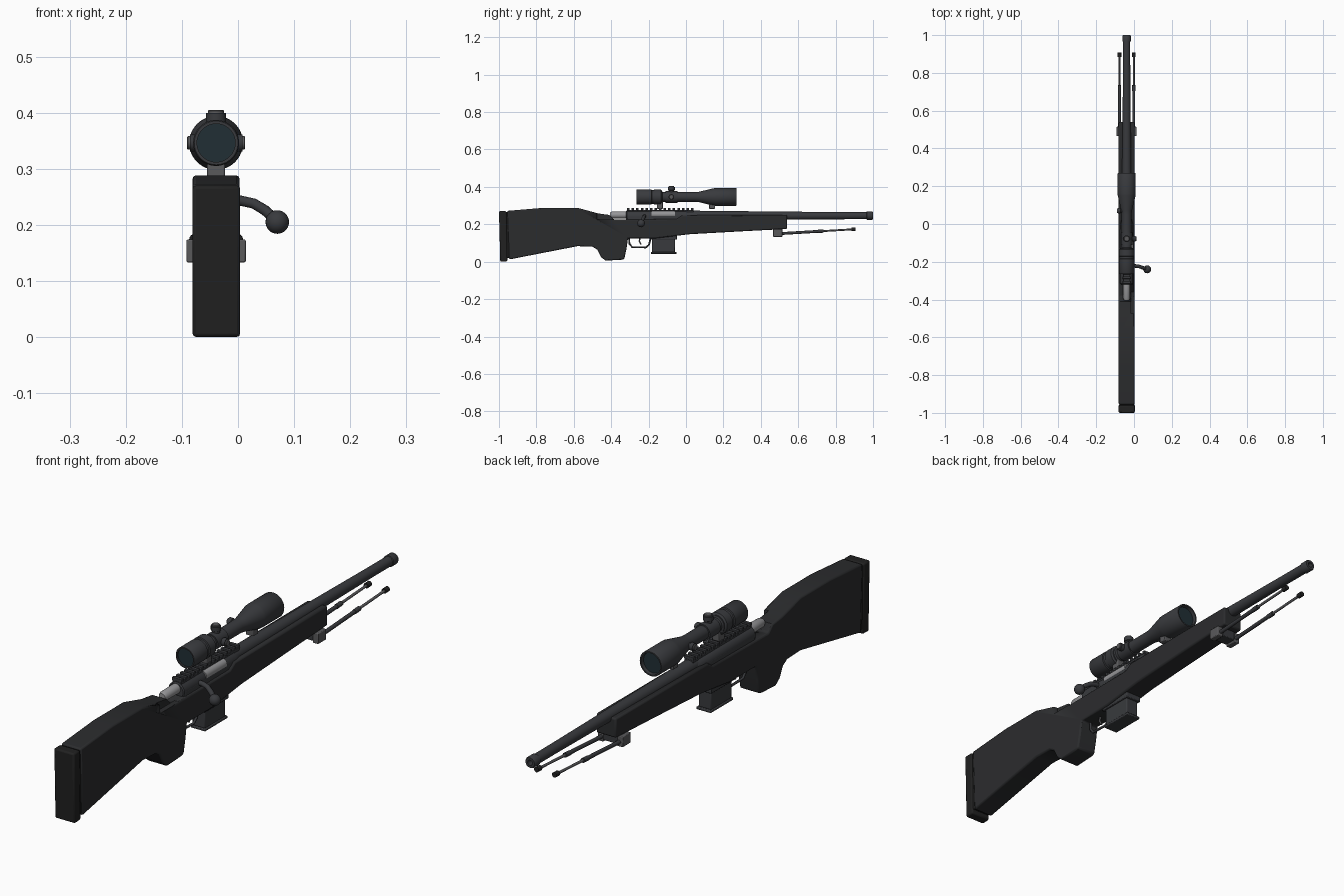
import bpy, bmesh, math
from mathutils import Vector, Matrix

if "Cube" in bpy.data.objects:
    bpy.data.objects.remove(bpy.data.objects["Cube"])

CX = -0.039  # centre plane of the rifle


def mat(name, c):
    m = bpy.data.materials.new(name)
    m.diffuse_color = (*c, 1)
    m.use_nodes = True
    m.node_tree.nodes["Principled BSDF"].inputs["Base Color"].default_value = m.diffuse_color
    return m


STOCK = mat("stock_black", (0.024, 0.025, 0.027))
RUBBER = mat("rubber", (0.015, 0.015, 0.015))
METAL = mat("dark_metal", (0.04, 0.042, 0.047))
STEEL = mat("bright_steel", (0.3, 0.3, 0.31))
GREY = mat("grey_metal", (0.1, 0.1, 0.105))
LENS = mat("lens", (0.015, 0.028, 0.036))


def finish(name, bm, m, bevel=0, smooth=True):
    bmesh.ops.recalc_face_normals(bm, faces=bm.faces)
    me = bpy.data.meshes.new(name)
    bm.to_mesh(me)
    bm.free()
    me.materials.append(m)
    ob = bpy.data.objects.new(name, me)
    bpy.context.collection.objects.link(ob)
    bpy.ops.object.select_all(action='DESELECT')
    ob.select_set(True)
    bpy.context.view_layer.objects.active = ob
    if smooth:
        bpy.ops.object.shade_smooth_by_angle(angle=math.radians(35))
    if bevel:
        b = ob.modifiers.new("bevel", 'BEVEL')
        b.width, b.segments, b.limit_method = bevel, 2, 'ANGLE'
        b.angle_limit = math.radians(40)
    return ob


def box(name, x0, x1, y0, y1, z0, z1, m, bevel=0.003):
    bm = bmesh.new()
    bmesh.ops.create_cube(bm, size=1)
    for v in bm.verts:
        v.co = ((x0 + x1) / 2 + v.co.x * (x1 - x0), (y0 + y1) / 2 + v.co.y * (y1 - y0),
                (z0 + z1) / 2 + v.co.z * (z1 - z0))
    return finish(name, bm, m, bevel)


def extrude(name, pts, x0, x1, m, bevel=0.006):
    """Side profile of (y, z) points, extruded across x."""
    bm = bmesh.new()
    f = bm.faces.new([bm.verts.new((x0, y, z)) for y, z in pts])
    r = bmesh.ops.extrude_face_region(bm, geom=[f])
    for v in r["geom"]:
        if isinstance(v, bmesh.types.BMVert):
            v.co.x = x1
    return finish(name, bm, m, bevel)


def lathe(name, prof, origin, axis, m, n=32):
    """Profile of (distance, radius) revolved about axis, capped at both ends."""
    bm = bmesh.new()
    q = Vector((0, 0, 1)).rotation_difference(Vector(axis)).to_matrix()
    o = Vector(origin)
    rings = []
    for d, r in prof:
        rings.append([bm.verts.new(o + q @ Vector((r * math.cos(2 * math.pi * i / n),
                     r * math.sin(2 * math.pi * i / n), d))) for i in range(n)])
    for a, b in zip(rings, rings[1:]):
        for i in range(n):
            bm.faces.new((a[i], a[(i + 1) % n], b[(i + 1) % n], b[i]))
    bm.faces.new(rings[0])
    bm.faces.new(rings[-1])
    return finish(name, bm, m)


def rod(name, p, q, r, m, n=16):
    d = Vector(q) - Vector(p)
    return lathe(name, [(0, r), (d.length, r)], p, d.normalized(), m, n)


def tube(name, pts, r, m):
    cu = bpy.data.curves.new(name, 'CURVE')
    cu.dimensions, cu.bevel_depth, cu.bevel_resolution, cu.use_fill_caps = '3D', r, 3, True
    s = cu.splines.new('POLY')
    s.points.add(len(pts) - 1)
    for p, c in zip(s.points, pts):
        p.co = (*c, 1)
    cu.materials.append(m)
    ob = bpy.data.objects.new(name, cu)
    bpy.context.collection.objects.link(ob)
    return ob


# stock with grip and forend
stock = extrude("stock", [
    (-0.955, 0.272), (-0.76, 0.288), (-0.58, 0.288), (-0.47, 0.258), (-0.41, 0.25), (-0.385, 0.225),
    (-0.05, 0.228), (-0.02, 0.248), (0.54, 0.25), (0.54, 0.175), (0.31, 0.163), (0.02, 0.147),
    (-0.16, 0.125), (-0.31, 0.125), (-0.318, 0.07), (-0.33, 0.014), (-0.345, 0.01), (-0.43, 0.006),
    (-0.455, 0.025), (-0.475, 0.065), (-0.50, 0.08), (-0.58, 0.083), (-0.945, 0.012)],
    -0.081, 0.003, STOCK)
# clearance cut behind the bolt handle
cutter = box("bolt_cutter", -0.017, 0.03, -0.475, -0.36, 0.225, 0.32, STOCK, 0)
cutter.hide_render = True
cut = stock.modifiers.new("bolt_cut", 'BOOLEAN')
cut.operation, cut.object = 'DIFFERENCE', cutter
bpy.context.view_layer.objects.active = stock
for mod in ("bevel", "bolt_cut"):
    bpy.ops.object.modifier_apply(modifier=mod)
bpy.data.objects.remove(cutter)
box("butt_spacer", -0.077, -0.001, -0.965, -0.945, 0.02, 0.265, RUBBER)
extrude("butt_pad", [(-1, 0.27), (-0.96, 0.27), (-0.955, 0.002), (-0.993, 0.0)], -0.081, 0.004, RUBBER)

# barrel, with open bore, and receiver
lathe("barrel", [(-0.05, 0.028), (0.1, 0.026), (0.5, 0.022), (0.86, 0.019), (0.965, 0.019), (0.967, 0.022),
                 (0.995, 0.022), (1.0, 0.019), (1.0, 0.01), (0.94, 0.01)], (CX, 0, 0.246), (0, 1, 0), METAL)
lathe("receiver", [(-0.32, 0.03), (-0.316, 0.034), (0, 0.034), (0.03, 0.027)], (CX, 0, 0.24), (0, 1, 0), METAL)
box("receiver_side", -0.073, -0.005, -0.315, 0, 0.2, 0.245, METAL)
lathe("bolt_shroud", [(-0.405, 0.013), (-0.395, 0.018), (-0.32, 0.019), (-0.3, 0.019)],
      (CX, 0, 0.25), (0, 1, 0), STEEL)
rod("bolt_body", (CX + 0.017, -0.185, 0.253), (CX + 0.017, -0.06, 0.253), 0.0185, STEEL, 24)

# bolt handle
tube("bolt_handle", [(-0.03, -0.222, 0.243), (0.005, -0.222, 0.243), (0.028, -0.225, 0.238),
                     (0.048, -0.232, 0.226), (0.066, -0.238, 0.21)], 0.0095, METAL)
bm = bmesh.new()
bmesh.ops.create_uvsphere(bm, u_segments=24, v_segments=12, radius=0.021,
                          matrix=Matrix.Translation((0.07, -0.24, 0.205)))
finish("bolt_knob", bm, METAL)

# toothed rail on top of the receiver
box("rail_base", CX - 0.019, CX + 0.019, -0.315, 0.04, 0.265, 0.277, METAL, 0.002)
for i in range(15):
    y = -0.315 + i * 0.0244
    box(f"rail_tooth_{i}", CX - 0.021, CX + 0.021, y, y + 0.0135, 0.275, 0.287, METAL, 0.0015)

# scope body with hollowed ends
SZ = 0.346
lathe("scope_body", [(-0.255, 0.034), (-0.265, 0.034), (-0.265, 0.039), (-0.262, 0.041), (-0.185, 0.041),
                     (-0.183, 0.037), (-0.172, 0.037), (-0.17, 0.041), (-0.135, 0.041), (-0.125, 0.026),
                     (0.05, 0.026), (0.07, 0.028), (0.15, 0.047), (0.16, 0.048), (0.267, 0.048), (0.27, 0.046),
                     (0.27, 0.041), (0.25, 0.039)], (CX, 0, SZ), (0, 1, 0), METAL, 48)
rod("rear_lens", (CX, -0.258, SZ), (CX, -0.25, SZ), 0.0345, LENS, 32)
rod("front_lens", (CX, 0.245, SZ), (CX, 0.256, SZ), 0.04, LENS, 32)
rod("turret_block", (CX, -0.11, SZ), (CX, -0.045, SZ), 0.031, METAL, 32)

# turrets: knob plus light cap
for name, y, axis in (("top", -0.078, (0, 0, 1)), ("right", -0.078, (1, 0, 0)), ("left", 0.07, (-1, 0, 0))):
    big = 0.018 if name == "top" else 0.015
    d = 1 if name == "top" else 0.88
    lathe(name + "_turret", [(0.015, big * 0.8), (0.035 * d, big * 0.8), (0.037 * d, big), (0.053 * d, big)],
          (CX, y, SZ), axis, METAL, 24)
    lathe(name + "_turret_cap", [(0.052 * d, big * 0.8), (0.057 * d, big * 0.8), (0.059 * d, big * 0.7)],
          (CX, y, SZ), axis, GREY, 24)

# scope mounts
for name, y, r in (("rear", -0.14, 0.034), ("front", 0.14, 0.03)):
    box(name + "_mount", CX - 0.016, CX + 0.016, y - 0.016, y + 0.016, 0.283, 0.325, GREY)
    rod(name + "_ring", (CX, y - 0.013, SZ), (CX, y + 0.013, SZ), r, METAL, 32)

# magazine
extrude("magazine", [(-0.183, 0.15), (-0.058, 0.15), (-0.058, 0.05), (-0.183, 0.05)], CX - 0.027, CX + 0.027, METAL, 0.004)
box("magazine_base", CX - 0.031, CX + 0.031, -0.188, -0.05, 0.042, 0.052, METAL)
box("magazine_well", CX - 0.034, CX + 0.034, -0.195, -0.048, 0.118, 0.14, METAL)

# trigger and guard
guard = [(-0.305, 0.13), (-0.302, 0.095), (-0.288, 0.078), (-0.215, 0.076), (-0.198, 0.09), (-0.188, 0.13)]
tube("trigger_guard", [(CX, y, z) for y, z in guard], 0.005, METAL)
tube("trigger", [(CX, -0.245, 0.13), (CX, -0.25, 0.11), (CX, -0.24, 0.092)], 0.004, GREY)

# folded bipod
box("bipod_block", CX - 0.03, CX + 0.03, 0.465, 0.515, 0.14, 0.178, METAL)
for side, s in (("left", -1), ("right", 1)):
    x = CX + s * 0.038
    box(side + "_bipod_pivot", CX + s * 0.041 - 0.012, CX + s * 0.041 + 0.012, 0.465, 0.515, 0.133, 0.174, GREY)
    rod(side + "_bipod_leg", (x, 0.5, 0.15), (x, 0.72, 0.163), 0.0075, METAL)
    rod(side + "_bipod_collar", (x, 0.705, 0.162), (x, 0.735, 0.164), 0.009, METAL)
    rod(side + "_bipod_extension", (x, 0.72, 0.163), (x, 0.89, 0.173), 0.005, GREY)
    rod(side + "_bipod_foot", (x, 0.885, 0.173), (x, 0.907, 0.174), 0.01, RUBBER)
